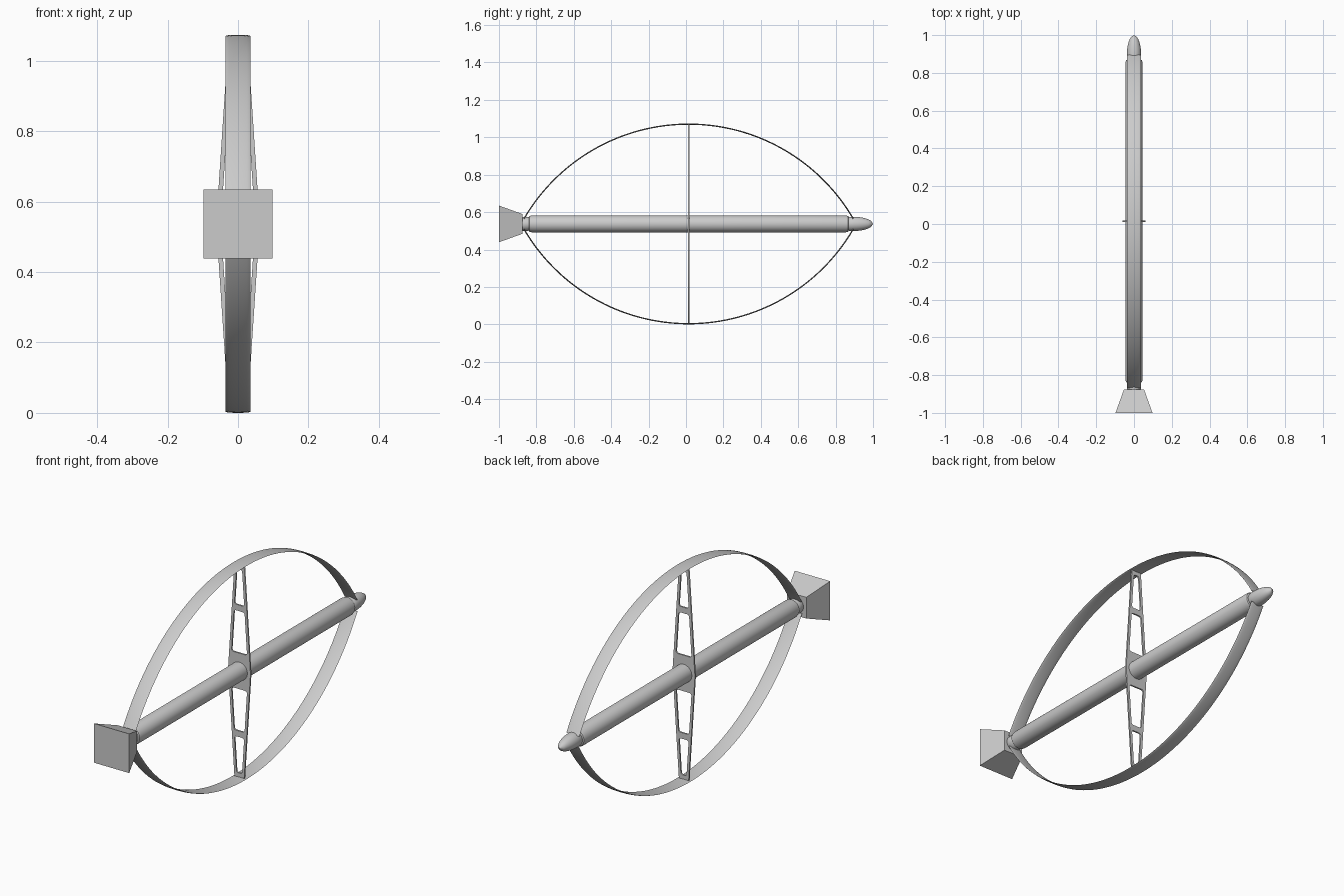
import bpy, bmesh, math
from mathutils import Vector

cube = bpy.data.objects.get("Cube")
if cube:
    bpy.data.objects.remove(cube, do_unlink=True)

AXIS_Z = 0.537      # height of the rotor axis
MID_Y = 0.014       # middle of the blades along the axis

grey = bpy.data.materials.new("light_grey")
grey.use_nodes = True
grey.diffuse_color = (0.6, 0.6, 0.6, 1)
grey.node_tree.nodes["Principled BSDF"].inputs["Base Color"].default_value = (0.6, 0.6, 0.6, 1)


def add_object(name, data):
    data.materials.append(grey)
    ob = bpy.data.objects.new(name, data)
    bpy.context.collection.objects.link(ob)
    return ob


def finish(name, bm, smooth=None):
    bmesh.ops.recalc_face_normals(bm, faces=bm.faces[:])
    me = bpy.data.meshes.new(name)
    bm.to_mesh(me)
    bm.free()
    ob = add_object(name, me)
    if smooth:
        bpy.ops.object.select_all(action='DESELECT')
        ob.select_set(True)
        bpy.context.view_layer.objects.active = ob
        bpy.ops.object.shade_smooth_by_angle(angle=math.radians(smooth))
    return ob


def loft(name, rings, smooth=None):
    """Skin a row of closed rings and cap both ends."""
    bm = bmesh.new()
    loops = [[bm.verts.new(p) for p in ring] for ring in rings]
    n = len(loops[0])
    for a, b in zip(loops, loops[1:]):
        for i in range(n):
            j = (i + 1) % n
            bm.faces.new((a[i], a[j], b[j], b[i]))
    bm.faces.new(loops[0])
    bm.faces.new(loops[-1])
    return finish(name, bm, smooth)


def lathe(name, profile, sides=32):
    """Turn (radius, y) points about the rotor axis."""
    rings = []
    for r, y in profile:
        angles = [math.tau * i / sides for i in range(sides)]
        rings.append([(r * math.cos(a), y, AXIS_Z + r * math.sin(a)) for a in angles])
    return loft(name, rings, 35)


# Central tube, lower collar and nose cone
lathe("central_tube", [(0.037, -0.84), (0.042, -0.837), (0.045, -0.825),
                       (0.045, 0.855), (0.042, 0.867), (0.037, 0.87)])
lathe("lower_collar", [(0.034, -0.885), (0.038, -0.875), (0.038, -0.85), (0.034, -0.83)])
nose = [(0.034, 0.865), (0.038, 0.875), (0.038, 0.9)]
for i in range(1, 10):
    t = i / 9
    nose.append((0.038 * math.sqrt(max(1 - t ** 1.8, 0.001)), 0.9 + 0.1 * t))
lathe("nose_cone", nose)

# Flared square base
loft("flared_base", [[(sx * h, y, AXIS_Z + sz * h)
                      for sx, sz in ((-1, -1), (1, -1), (1, 1), (-1, 1))]
                     for h, y in ((0.098, -1.0), (0.053, -0.875))])

# Bowed blades with a thin lens section
HALF_CHORD, FOOT, APEX, HALF_W, HALF_T = 0.88, 0.028, 0.5335, 0.036, 0.0035
rise = APEX - FOOT
radius = (HALF_CHORD ** 2 + rise ** 2) / (2 * rise)
sweep = math.asin(HALF_CHORD / radius)
for name, side in (("upper_blade", 1), ("lower_blade", -1)):
    rings = []
    for i in range(65):
        a = sweep * (i / 32 - 1)
        ring = []
        for k in range(16):
            b = math.tau * k / 16
            r = radius + HALF_T * math.sin(b)
            ring.append((HALF_W * math.cos(b), MID_Y + r * math.sin(a),
                         AXIS_Z + side * (APEX - radius + r * math.cos(a))))
        rings.append(ring)
    loft(name, rings, 50)


# Cross strut: tapered plate with rounded openings
def half_width(h):
    return 0.062 - 0.066 * abs(h)


def rounded(corners, r, steps=5):
    pts = []
    for i, c in enumerate(corners):
        c = Vector(c)
        p, q = Vector(corners[i - 1]), Vector(corners[(i + 1) % len(corners)])
        start, end = c + (p - c).normalized() * r, c + (q - c).normalized() * r
        for k in range(steps + 1):
            t = k / steps
            pts.append(start * (1 - t) ** 2 + c * 2 * t * (1 - t) + end * t * t)
    return pts


tip = 0.532
outlines = [[(half_width(tip), -tip), (half_width(0), 0), (half_width(tip), tip),
             (-half_width(tip), tip), (-half_width(0), 0), (-half_width(tip), -tip)]]
RAIL = 0.013
for side in (1, -1):
    for low, high in ((0.09, 0.3), (0.33, 0.51)):
        w0, w1 = half_width(low) - RAIL, half_width(high) - RAIL
        outlines.append(rounded([(-w0, side * low), (w0, side * low),
                                 (w1, side * high), (-w1, side * high)], 0.013))

curve = bpy.data.curves.new("strut_outline", 'CURVE')
curve.dimensions = '2D'
curve.fill_mode = 'BOTH'
curve.extrude = 0.004
for pts in outlines:
    spline = curve.splines.new('POLY')
    spline.points.add(len(pts) - 1)
    for point, p in zip(spline.points, pts):
        point.co = (p[0], p[1], 0, 1)
    spline.use_cyclic_u = True
helper = bpy.data.objects.new("strut_outline", curve)
bpy.context.collection.objects.link(helper)
bpy.context.view_layer.update()
mesh = bpy.data.meshes.new_from_object(helper.evaluated_get(bpy.context.evaluated_depsgraph_get()))
bpy.data.objects.remove(helper, do_unlink=True)
mesh.materials.clear()
strut = add_object("cross_strut", mesh)
strut.rotation_euler.x = math.pi / 2
strut.location = (0, MID_Y, AXIS_Z)
